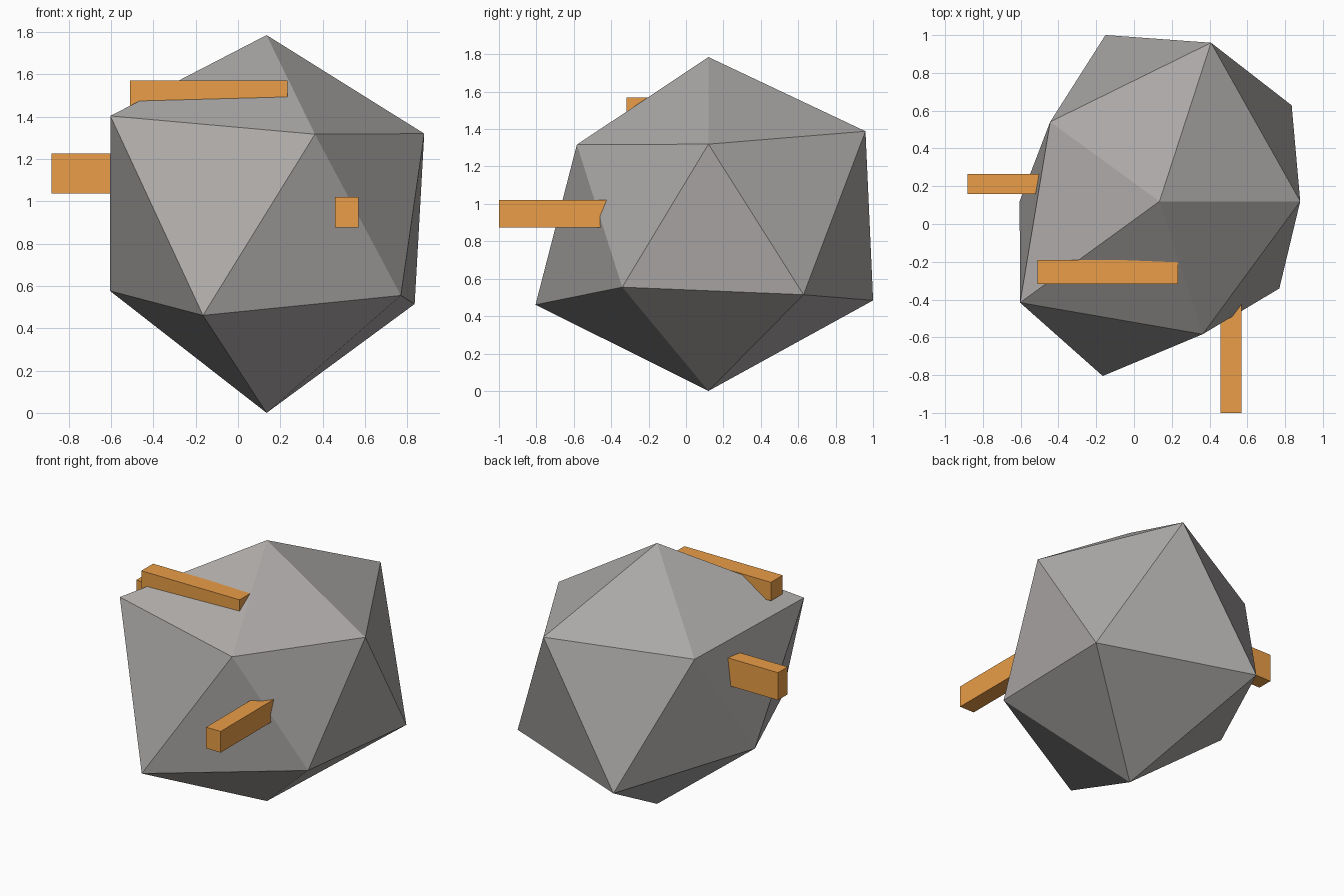
import bpy, bmesh
from math import atan2, degrees
from mathutils import Vector, Matrix

if "Cube" in bpy.data.objects:
    bpy.data.objects.remove(bpy.data.objects["Cube"])

# Rock: a 12-corner ico sphere whose corners are pushed in or out
CENTRE = Vector((0.135, 0.12, 0.947))
RADII = [0.947,                              # bottom tip
         0.967, 1.035, 0.828, 1.087, 0.877,  # lower ring, counter-clockwise from +x
         0.833, 0.987, 0.8, 1.02, 0.827,     # upper ring
         0.838]                              # top tip


def ring_order(v):
    return (round(v.co.z, 2), (degrees(atan2(v.co.y, v.co.x)) + 10) % 360)


def make_material(name, colour):
    mat = bpy.data.materials.new(name)
    mat.diffuse_color = (*colour, 1)
    mat.use_nodes = True
    mat.node_tree.nodes["Principled BSDF"].inputs["Base Color"].default_value = mat.diffuse_color
    return mat


def add_object(name, bm, material):
    mesh = bpy.data.meshes.new(name)
    bm.to_mesh(mesh)
    bm.free()
    mesh.materials.append(material)
    obj = bpy.data.objects.new(name, mesh)
    bpy.context.collection.objects.link(obj)
    return obj


stone = make_material("stone_grey", (0.41, 0.395, 0.385))
ore = make_material("ore_orange", (0.82, 0.34, 0.063))

bm = bmesh.new()
bmesh.ops.create_icosphere(bm, subdivisions=1, radius=1.0)
for v, radius in zip(sorted(bm.verts, key=ring_order), RADII):
    v.co = CENTRE + v.co.normalized() * radius
add_object("rock", bm, stone)


# Orange ore bars embedded in the rock
def bar(name, low, high):
    low, high = Vector(low), Vector(high)
    bm = bmesh.new()
    bmesh.ops.create_cube(bm, size=1, matrix=Matrix.Translation((low + high) / 2)
                          @ Matrix.Diagonal((*(high - low), 1)))
    add_object(name, bm, ore)


bar("top_ore_bar", (-0.51, -0.317, 1.443), (0.234, -0.19, 1.57))
bar("left_ore_bar", (-0.882, 0.16, 1.037), (-0.3, 0.265, 1.225))
bar("front_ore_bar", (0.459, -1.0, 0.875), (0.569, -0.3, 1.02))
